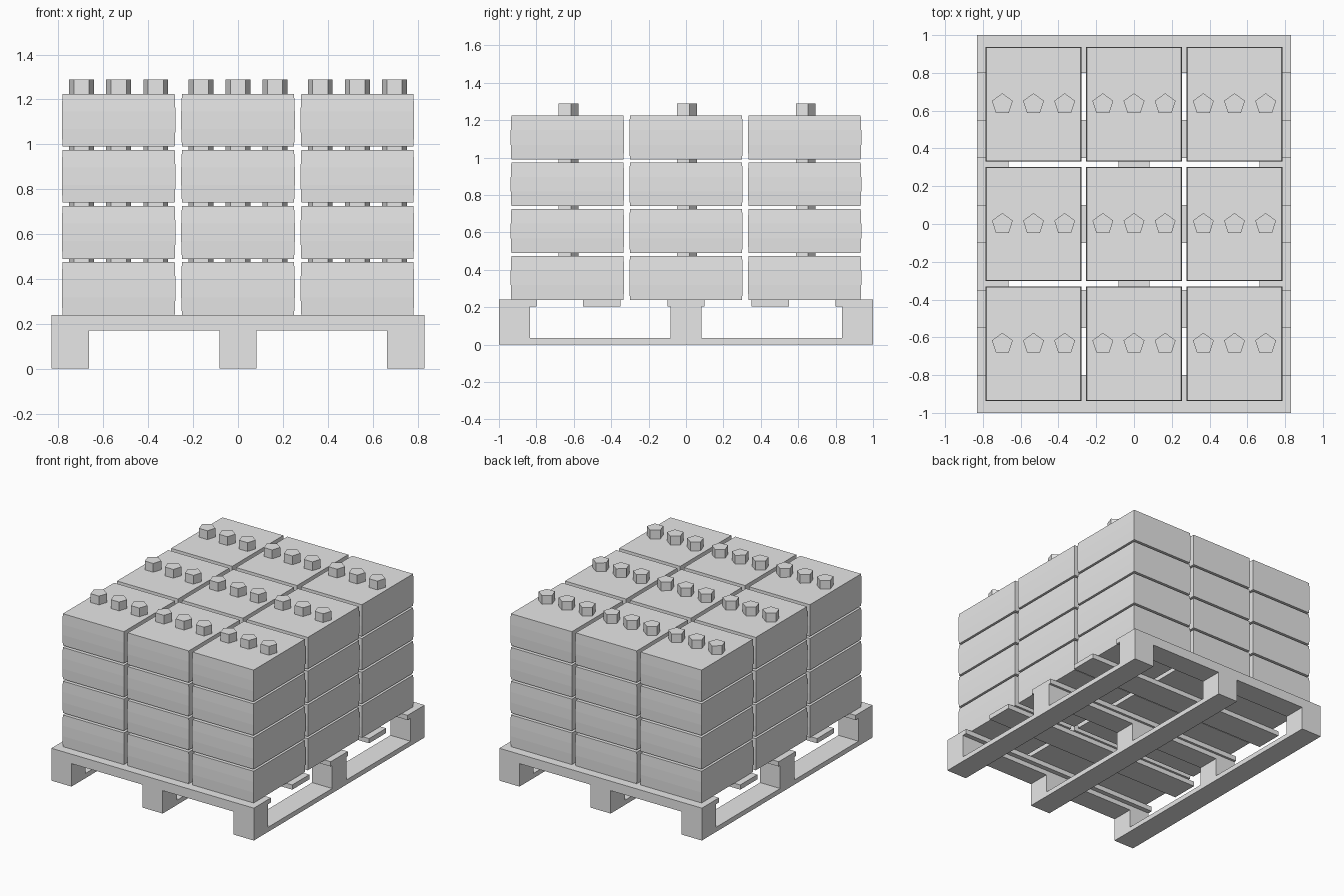
import bpy
import bmesh
from math import pi
from mathutils import Matrix

cube = bpy.data.objects.get("Cube")
if cube:
    bpy.data.objects.remove(cube, do_unlink=True)

grey = bpy.data.materials.new("plain_grey")
grey.use_nodes = True
grey.diffuse_color = (0.8, 0.8, 0.8, 1)
grey.node_tree.nodes["Principled BSDF"].inputs["Base Color"].default_value = (0.8, 0.8, 0.8, 1)


def add_box(bm, centre, size):
    matrix = Matrix.Translation(centre) @ Matrix.Diagonal((*size, 1))
    return bmesh.ops.create_cube(bm, size=1, matrix=matrix)["verts"]


def make_mesh(name, bm):
    mesh = bpy.data.meshes.new(name)
    bm.to_mesh(mesh)
    bm.free()
    mesh.materials.append(grey)
    return mesh


def place(name, mesh, location=(0, 0, 0)):
    obj = bpy.data.objects.new(name, mesh)
    obj.location = location
    bpy.context.collection.objects.link(obj)
    return obj


def boxes(name, centres, size):
    bm = bmesh.new()
    for centre in centres:
        add_box(bm, centre, size)
    return place(name, make_mesh(name, bm))


# Pallet: ground runners, feet, cross stringers and deck boards
HALF_X, RUNNER, BOARD, DECK = 0.83, 0.165, 0.035, 0.24
foot_x = [i * (HALF_X - RUNNER / 2) for i in (-1, 0, 1)]
foot_y = [i * (1 - RUNNER / 2) for i in (-1, 0, 1)]
foot_top = DECK - 2 * BOARD
boxes("ground_runners", [(x, 0, BOARD / 2) for x in foot_x], (RUNNER, 2, BOARD))
boxes("pallet_feet", [(x, y, (BOARD + foot_top) / 2) for x in foot_x for y in foot_y],
      (RUNNER, RUNNER, foot_top - BOARD))
boxes("cross_stringers", [(0, y, DECK - 1.5 * BOARD) for y in foot_y],
      (2 * HALF_X, RUNNER, BOARD))
boxes("deck_boards", [(0, i * 0.45, DECK - BOARD / 2) for i in range(-2, 3)],
      (2 * HALF_X, 0.2, BOARD))

# Block with a very slight swell around its middle
WIDTH, DEPTH, HEIGHT, LAYER = 0.5, 0.6, 0.235, 0.25
bm = bmesh.new()
add_box(bm, (0, 0, HEIGHT / 2), (WIDTH, DEPTH, HEIGHT))
for fraction in (1 / 3, 2 / 3):
    bmesh.ops.bisect_plane(bm, geom=bm.verts[:] + bm.edges[:] + bm.faces[:],
                           plane_co=(0, 0, HEIGHT * fraction), plane_no=(0, 0, 1))
for v in bm.verts:
    if 0.01 < v.co.z < HEIGHT - 0.01:
        v.co.x += 0.003 if v.co.x > 0 else -0.003
        v.co.y += 0.003 if v.co.y > 0 else -0.003
block_mesh = make_mesh("block", bm)

# Row of three five-sided studs, pointing to the back
STUD = 0.065
bm = bmesh.new()
for i in (-1, 0, 1):
    new = bmesh.ops.create_cone(bm, cap_ends=True, segments=5, radius1=0.058,
                                radius2=0.058, depth=STUD)["verts"]
    back = max(new, key=lambda v: v.co.xy.length * (v.co.y + 1))
    turn = pi / 2 - Matrix.Identity(2).col[0].angle_signed(back.co.xy) * -1
    bmesh.ops.rotate(bm, verts=new, cent=(0, 0, 0), matrix=Matrix.Rotation(turn, 3, "Z"))
    bmesh.ops.translate(bm, verts=new, vec=(i * 0.165, 0, HEIGHT + STUD / 2))
stud_mesh = make_mesh("stud_row", bm)

# Stack the blocks in a three by three grid, four layers high
for layer in range(4):
    for column in (-1, 0, 1):
        for row in (-1, 0, 1):
            spot = (column * 0.532, row * 0.634, DECK + layer * LAYER)
            place("block", block_mesh, spot)
            place("stud_row", stud_mesh, spot)
